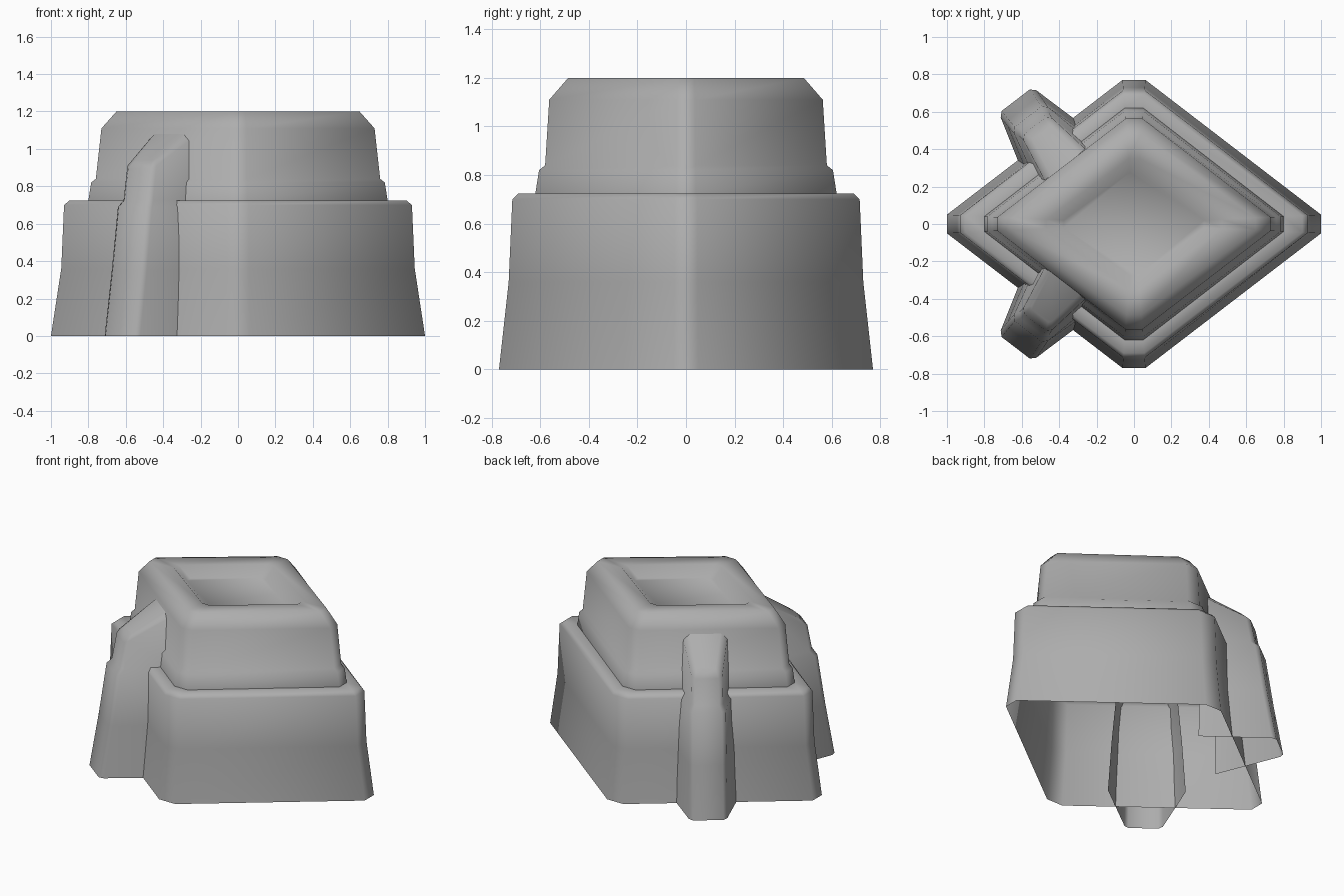
import bpy, bmesh, math
from mathutils import Vector

if "Cube" in bpy.data.objects:
    bpy.data.objects.remove(bpy.data.objects["Cube"])

# Mid grey finish
grey = bpy.data.materials.new("mid_grey")
grey.diffuse_color = (0.42, 0.42, 0.42, 1)
grey.use_nodes = True
grey.node_tree.nodes["Principled BSDF"].inputs["Base Color"].default_value = grey.diffuse_color


def loft(name, rings, closed, cap):
    """Skin a stack of point rings; optionally cap the last one."""
    bm = bmesh.new()
    loops = [[bm.verts.new(p) for p in ring] for ring in rings]
    n = len(loops[0])
    for a, b in zip(loops, loops[1:]):
        for i in range(n if closed else n - 1):
            j = (i + 1) % n
            bm.faces.new((a[i], a[j], b[j], b[i]))
    if cap:
        bm.faces.new(loops[-1])
    me = bpy.data.meshes.new(name)
    bm.to_mesh(me)
    bm.free()
    me.materials.append(grey)
    ob = bpy.data.objects.new(name, me)
    bpy.context.collection.objects.link(ob)
    bpy.ops.object.select_all(action='DESELECT')
    ob.select_set(True)
    bpy.context.view_layer.objects.active = ob
    bpy.ops.object.shade_smooth_by_angle(angle=math.radians(60))
    return ob


def diamond(rx, ry, z):
    """Diamond outline with clipped corners, counter-clockwise."""
    cx, cy = 0.048 * rx + 0.002, 0.08 * ry
    return [(rx, -cx, z), (rx, cx, z), (cy, ry, z), (-cy, ry, z),
            (-rx, cx, z), (-rx, -cx, z), (-cy, -ry, z), (cy, -ry, z)]


# Stepped hollow body with a shallow recessed top, open underneath
body_profile = [
    (1.0, 0.77, 0), (0.945, 0.73, 0.36), (0.93, 0.715, 0.70), (0.90, 0.69, 0.725),
    (0.80, 0.62, 0.725), (0.785, 0.605, 0.82), (0.76, 0.58, 0.84),
    (0.73, 0.563, 1.11), (0.65, 0.485, 1.2),
    (0.47, 0.35, 1.2), (0.375, 0.275, 1.135)]
loft("body", [diamond(*p) for p in body_profile], True, True)

# Tapered buttress standing square to the back left wall
along = Vector((0.794, 0.608, 0))
out = Vector((-0.608, 0.794, 0))


def section(pts):
    """Half section (distance out, half width, height), mirrored across its middle."""
    full = [(v, -h, z) for v, h, z in pts] + [(v, h, z) for v, h, z in reversed(pts)]
    return [along * (h - 0.10) + out * v + Vector((0, 0, z)) for v, h, z in reversed(full)]


def level(z, inner, vm, hm):
    return section([(0.445, inner, z), (vm, hm, z), (vm + 0.025, hm - 0.025, z)])


rings = [
    level(0, 0.243, 0.885, 0.12),
    level(0.35, 0.22, 0.825, 0.118),
    level(0.69, 0.19, 0.775, 0.115),
    level(0.725, 0.16, 0.745, 0.10),
    section([(0.46, 0.14, 1.055), (0.715, 0.097, 0.91), (0.74, 0.072, 0.895)]),
    section([(0.46, 0.10, 1.09), (0.68, 0.068, 0.95), (0.695, 0.055, 0.94)])]
buttress = loft("buttresses", rings, False, True)

# Twin on the front left wall
mirror = buttress.modifiers.new("mirror", 'MIRROR')
mirror.use_axis = (False, True, False)
mirror.use_mirror_merge = False
